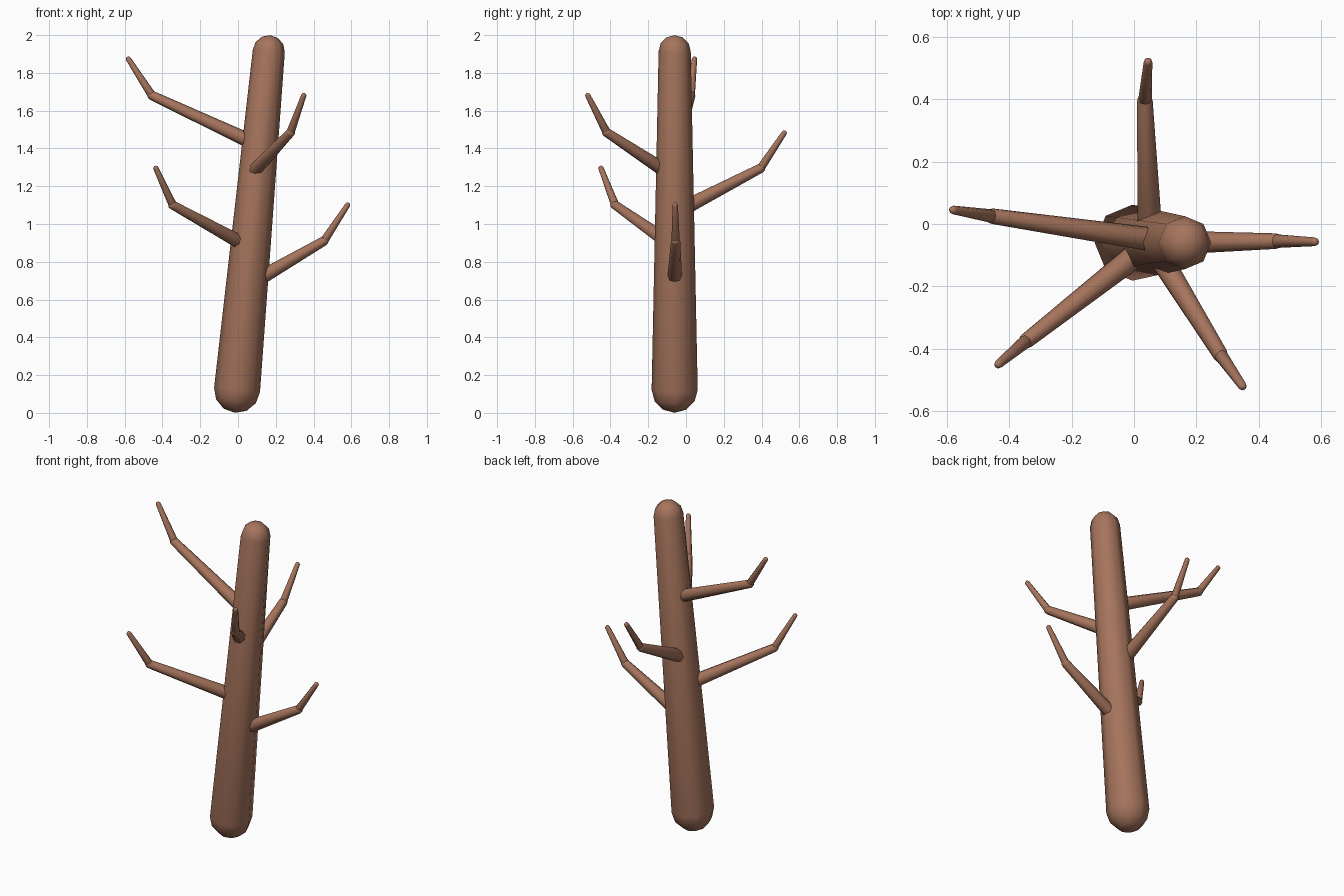
import bpy, bmesh, math
from mathutils import Vector

default = bpy.data.objects.get("Cube")
if default:
    bpy.data.objects.remove(default, do_unlink=True)

# Bark colour
bark = bpy.data.materials.new("brown_bark")
bark.use_nodes = True
colour = (0.38, 0.175, 0.108, 1)
bark.diffuse_color = colour
bark.node_tree.nodes["Principled BSDF"].inputs["Base Color"].default_value = colour

SIDES, STEPS = 8, 3


def tapered_capsule(name, start, end, r0, r1):
    """Round-ended tapering limb between two cap centres."""
    start, end = Vector(start), Vector(end)
    length = (end - start).length
    profile = []
    for i in range(1, STEPS + 1):
        a = math.pi / 2 * i / STEPS
        profile.append((r0 * math.sin(a), -r0 * math.cos(a)))
    for i in range(STEPS):
        a = math.pi / 2 * i / STEPS
        profile.append((r1 * math.cos(a), length + r1 * math.sin(a)))

    bm = bmesh.new()
    rings = []
    for r, z in profile:
        rings.append([bm.verts.new((r * math.cos(t), r * math.sin(t), z))
                      for t in (math.tau * k / SIDES for k in range(SIDES))])
    bottom = bm.verts.new((0, 0, -r0))
    top = bm.verts.new((0, 0, length + r1))
    for k in range(SIDES):
        n = (k + 1) % SIDES
        bm.faces.new((bottom, rings[0][n], rings[0][k]))
        bm.faces.new((rings[-1][k], rings[-1][n], top))
        for a, b in zip(rings, rings[1:]):
            bm.faces.new((a[k], a[n], b[n], b[k]))
    mesh = bpy.data.meshes.new(name)
    bm.to_mesh(mesh)
    bm.free()
    mesh.materials.append(bark)
    mesh.shade_smooth()
    obj = bpy.data.objects.new(name, mesh)
    obj.location = start
    obj.rotation_mode = "QUATERNION"
    obj.rotation_quaternion = Vector((0, 0, 1)).rotation_difference(end - start)
    bpy.context.collection.objects.link(obj)
    return obj


# Leaning trunk
tapered_capsule("trunk", (-0.005, -0.06, 0.122), (0.163, -0.06, 1.915), 0.122, 0.085)

# Bent branches: base inside the trunk, elbow, tip
branches = {
    "left_branch": ((0.11, -0.06, 0.71), (0.455, -0.055, 0.91), (0.58, -0.057, 1.10)),
    "front_left_branch": ((0.08, -0.10, 1.275), (0.278, -0.42, 1.485), (0.348, -0.52, 1.68)),
    "front_right_branch": ((0.0, -0.105, 0.91), (-0.345, -0.375, 1.10), (-0.435, -0.45, 1.295)),
    "right_branch": ((0.06, -0.05, 1.44), (-0.455, 0.025, 1.68), (-0.58, 0.045, 1.873)),
    "back_branch": ((0.05, 0.0, 1.09), (0.035, 0.395, 1.295), (0.045, 0.52, 1.482)),
}
for name, (base, elbow, tip) in branches.items():
    tapered_capsule(name, base, elbow, 0.039, 0.025)
    tapered_capsule(name + "_twig", elbow, tip, 0.022, 0.014)
